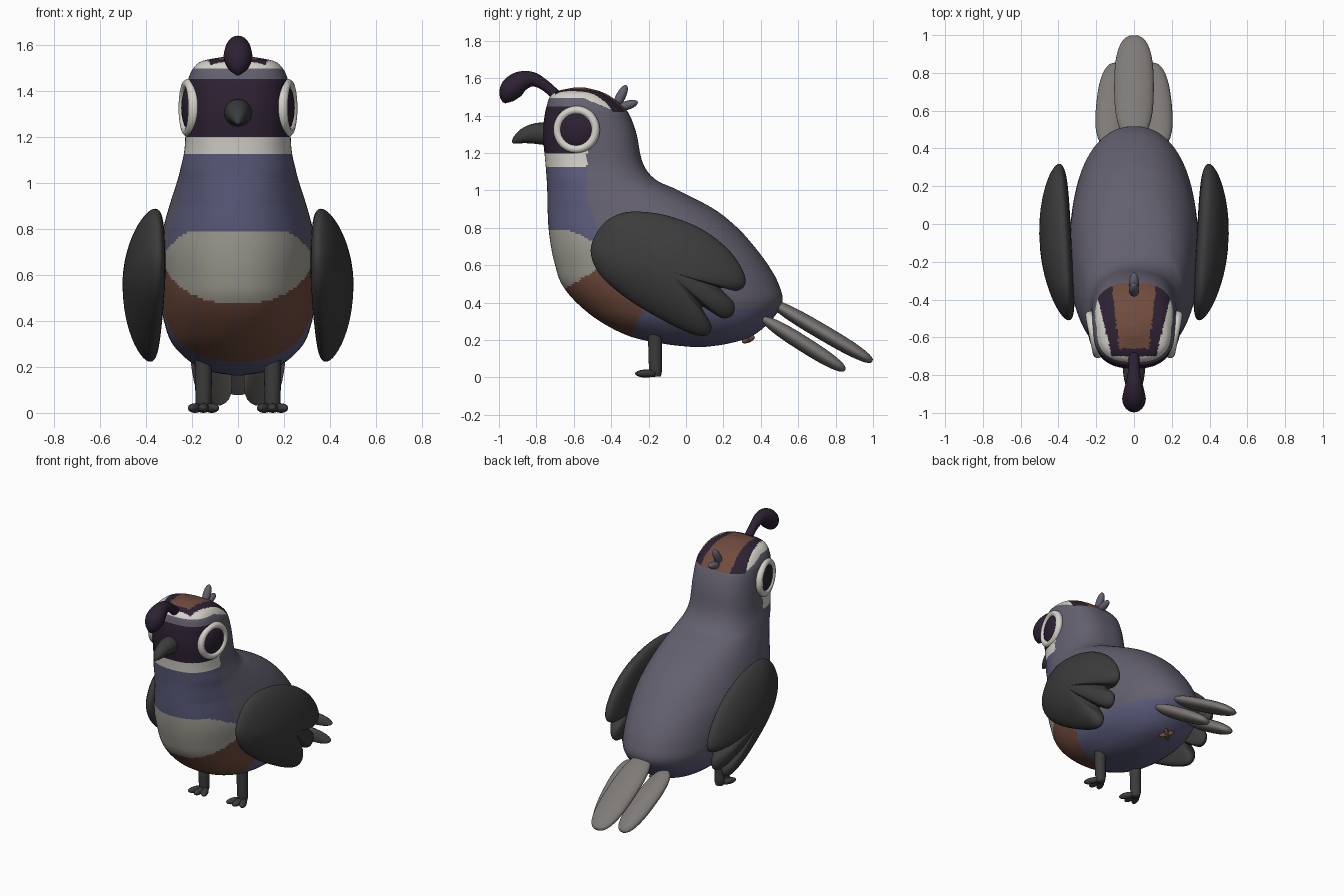
import bpy, bmesh, math
from mathutils import Matrix, Vector, Euler

if "Cube" in bpy.data.objects:
    bpy.data.objects.remove(bpy.data.objects["Cube"])


def mat(name, r, g, b):
    m = bpy.data.materials.new(name)
    m.diffuse_color = (r, g, b, 1)
    m.use_nodes = True
    m.node_tree.nodes["Principled BSDF"].inputs["Base Color"].default_value = m.diffuse_color
    return m


GREY = mat("purple_grey", .127, .117, .16)
BLUE = mat("slate_blue", .105, .105, .2)
WHITE = mat("white", .66, .64, .58)
BEIGE = mat("beige", .37, .36, .31)
BROWN = mat("brown", .165, .072, .048)
DARK = mat("dark_plum", .026, .015, .032)
COAL = mat("charcoal", .045, .045, .045)
TAIL = mat("tail_grey", .21, .195, .187)


def finish(name, bm, *mats):
    bmesh.ops.recalc_face_normals(bm, faces=bm.faces)
    for f in bm.faces:
        f.smooth = True
    me = bpy.data.meshes.new(name)
    bm.to_mesh(me)
    bm.free()
    ob = bpy.data.objects.new(name, me)
    bpy.context.collection.objects.link(ob)
    for m in mats:
        me.materials.append(m)
    return ob


def spline(pts, n, closed=False):
    """Catmull-Rom through tuples of any length."""
    k, out = len(pts), []
    get = (lambda i: Vector(pts[i % k])) if closed else (lambda i: Vector(pts[max(0, min(k - 1, i))]))
    for i in range(k if closed else k - 1):
        a, b, c, d = (get(i + j) for j in (-1, 0, 1, 2))
        for s in range(n):
            t = s / n
            out.append(b + .5 * t * (c - a + t * (2 * a - 5 * b + 4 * c - d + t * (3 * (b - c) + d - a))))
    if not closed:
        out.append(get(k - 1))
    return out


def loft(bm, rings):
    rows = [[bm.verts.new(p) for p in r] for r in rings]
    n = len(rows[0])
    for a, b in zip(rows, rows[1:]):
        for i in range(n):
            bm.faces.new((a[i], a[(i + 1) % n], b[(i + 1) % n], b[i]))
    bm.faces.new(rows[0])
    bm.faces.new(rows[-1])


def spow(v, p):
    return math.copysign(abs(v) ** p, v)


def ellipsoid(name, m, loc, size, rot=(0, 0, 0), p=2):
    """Ellipsoid along local y; p above 2 gives blunter ends."""
    bm = bmesh.new()
    bmesh.ops.create_uvsphere(bm, u_segments=28, v_segments=18, radius=1)
    bm.transform(Matrix.Rotation(math.pi / 2, 4, 'X'))
    for v in bm.verts:
        r = math.hypot(v.co.x, v.co.z)
        if r > 1e-6:
            k = r ** (2 / p) / r
            v.co.x *= k
            v.co.z *= k
        v.co.y = spow(v.co.y, 2 / p)
    bm.transform(Matrix.LocRotScale(Vector(loc), Euler(rot), Vector(size)))
    return finish(name, bm, m)


def tube(name, m, pts, x=0, n=6):
    """Round tube along (y, z, radius) points."""
    path = spline(pts, n)
    rings = []
    for i, c in enumerate(path):
        d = path[min(i + 1, len(path) - 1)] - path[max(i - 1, 0)]
        nrm = Vector((-d[1], d[0])).normalized()
        ring = []
        for j in range(20):
            a = j * math.tau / 20
            ring.append((x + c[2] * math.cos(a), c[0] + nrm.x * c[2] * math.sin(a),
                         c[1] + nrm.y * c[2] * math.sin(a)))
        rings.append(ring)
    bm = bmesh.new()
    loft(bm, rings)
    return finish(name, bm, m)


# Body and head: horizontal slices (z, front y, back y, half width)
SLICES = [(.163, .03, .1, .02), (.18, -.12, .22, .12), (.22, -.3, .35, .205), (.3, -.46, .45, .285),
          (.4, -.585, .515, .322), (.5, -.665, .495, .336), (.6, -.7, .44, .342), (.7, -.722, .365, .343),
          (.8, -.735, .275, .325), (.9, -.74, .15, .298), (1, -.742, -.04, .266), (1.06, -.745, -.165, .25),
          (1.15, -.752, -.232, .232), (1.3, -.765, -.264, .226), (1.4, -.756, -.3, .222),
          (1.45, -.745, -.338, .216), (1.5, -.728, -.4, .192), (1.53, -.69, -.46, .15), (1.55, -.6, -.54, .04)]
N = 160
rings = []
for z, f, b, w in spline(SLICES, 9):
    e = 2 / (2.2 + .4 * max(0, min(1, (z - .9) / .3)))
    rings.append([(w * spow(math.cos(a), e), (f + b) / 2 + (b - f) / 2 * spow(math.sin(a), e), z)
                  for a in (i * math.tau / N for i in range(N))])
bm = bmesh.new()
loft(bm, rings)


def plumage(x, y, z):
    """Index of the plumage colour at a point."""
    x = abs(x)
    if z > 1.42 and y < -.3:                                   # crown stripes
        if -.66 < y < -.31 and x < .08 + (y + .66) * .11:
            return 4
        if -.70 < y < -.31 - (x - .12) * .7 and x < .12 + (y + .69) * .24:
            return 5
        if z > 1.495 - max(0, y + .55) * .42 and y < -.37:
            return 2
    if 1.19 < z < 1.45 and y < -.6:                            # face mask
        return 5
    if 1.125 < z < 1.3 and y < -.53:                           # chin band
        return 2
    low = .47 + (y + .655) * .6
    high = .785 - max(0, y + .62) * .45
    if high < z <= 1.125 and y < -.53 + max(0, .95 - z) * .33:  # throat
        return 1
    if low < z <= high and y < -.35:                           # breast
        return 3
    if z <= low and z < .62 and y < -.3 + (z - .22) * .5:      # belly
        return 4
    return 1 if z < .37 else 0                                 # underside, back


for f in bm.faces:
    f.material_index = plumage(*f.calc_center_median())
finish("body", bm, GREY, BLUE, WHITE, BEIGE, BROWN, DARK)

# Wing outline (y, z), scalloped at the rear
WING = [(-.51, .68), (-.46, .80), (-.38, .865), (-.27, .887), (-.1, .865), (.08, .795), (.22, .69), (.3, .58),
        (.317, .5), (.27, .463), (.185, .478), (.255, .40), (.25, .335), (.19, .318), (.085, .378), (.135, .28),
        (.11, .225), (.02, .238), (-.14, .315), (-.32, .425), (-.46, .55)]
outline = spline(WING, 5, True)
steps = [math.sin(math.pi * i / 28) for i in range(1, 28)]
for side, tag in ((1, "right"), (-1, "left")):
    rings = []
    for i, s in enumerate(steps):
        t = .085 * math.cos(math.pi * (i + 1) / 28)
        ring = []
        for q in outline:
            y, z = -.1 + (q[0] + .1) * s, .57 + (q[1] - .57) * s
            ring.append((side * (.415 - .045 * s * s + .06 * (y + .1) + t), y, z))
        rings.append(ring)
    bm = bmesh.new()
    loft(bm, rings)
    finish("wing_" + tag, bm, COAL)

    # Eye: white rim around a dark domed disc, turned slightly forward
    turn = (0, 0, -side * .2)
    ellipsoid("eye_" + tag, DARK, (side * .207, -.585, 1.325), (.035, .1, .1), turn)
    bm = bmesh.new()
    rot = Euler(turn).to_matrix()
    rows = []
    for i in range(48):
        a = i * math.tau / 48
        row = []
        for j in range(12):
            b = j * math.tau / 12
            r = .104 + .023 * math.cos(b)
            p = rot @ Vector((.026 * math.sin(b), r * math.cos(a), r * math.sin(a)))
            row.append(bm.verts.new(p + Vector((side * .212, -.585, 1.325))))
        rows.append(row)
    for i in range(48):
        for j in range(12):
            k, l = (i + 1) % 48, (j + 1) % 12
            bm.faces.new((rows[i][j], rows[k][j], rows[k][l], rows[i][l]))
    finish("eye_rim_" + tag, bm, WHITE)

    # Leg and three splayed toes
    tube("leg_" + tag, COAL, [(-.165, .28, .038), (-.165, .12, .036), (-.162, .04, .034), (-.16, .004, .026)],
         side * .15)
    for k in (-1, 0, 1):
        ellipsoid("toe_" + tag, COAL, (side * .15 + k * .036, -.208 - .008 * (k == 0), .021),
                  (.023, .056, .021), (0, 0, k * .45))

    # Outer tail feather
    ellipsoid("tail_feather_" + tag, TAIL, (side * .115, .63, .178), (.085, .262, .042),
              (-.56, 0, side * .1), 2.5)

# Central tail feather
ellipsoid("tail_feather_middle", TAIL, (0, .725, .245), (.105, .315, .042), (-.53, 0, 0), 2.6)

# Beak, forehead plume and small tuft behind the crown
tube("beak", COAL, [(-.73, 1.302, .062), (-.8, 1.304, .056), (-.86, 1.293, .043), (-.905, 1.272, .024),
                    (-.928, 1.256, .006)])
tube("plume", DARK, [(-.69, 1.505, .028), (-.755, 1.562, .029), (-.82, 1.594, .039), (-.885, 1.582, .055),
                     (-.932, 1.542, .062), (-.96, 1.497, .042), (-.972, 1.468, .008)])
ellipsoid("tuft_upper", GREY, (0, -.35, 1.5), (.026, .07, .026), (1.1, 0, 0))
ellipsoid("tuft_lower", GREY, (0, -.315, 1.455), (.026, .06, .024), (.3, 0, 0))

# Small crossed mark under the tail
for a in (-.785, .785):
    rot = (Matrix.Rotation(.4, 3, 'X') @ Matrix.Rotation(a, 3, 'Z')).to_euler()
    ellipsoid("vent_mark", BROWN, (0, .333, .204), (.016, .05, .018), rot)
